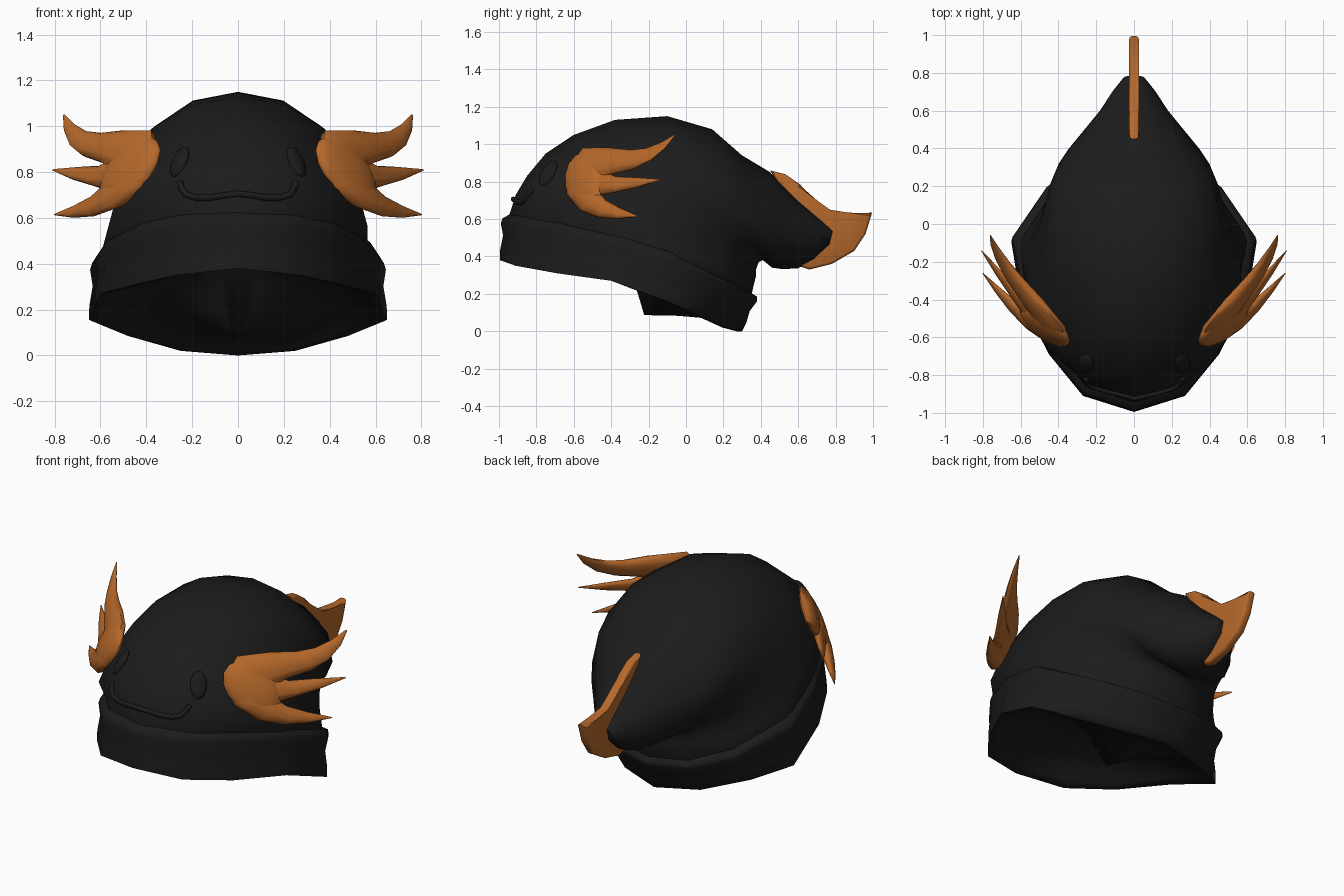
import bpy, bmesh, math
from mathutils import Vector
from mathutils.bvhtree import BVHTree

if "Cube" in bpy.data.objects:
    bpy.data.objects.remove(bpy.data.objects["Cube"])


def material(name, rgb):
    m = bpy.data.materials.new(name)
    m.diffuse_color = (*rgb, 1)
    m.use_nodes = True
    m.node_tree.nodes["Principled BSDF"].inputs["Base Color"].default_value = m.diffuse_color
    return m


BLACK = material("charcoal fabric", (0.0115, 0.0115, 0.0115))
ORANGE = material("orange felt", (0.47, 0.14, 0.024))


def finish(name, bm, mat, angle=50):
    bmesh.ops.recalc_face_normals(bm, faces=bm.faces)
    me = bpy.data.meshes.new(name)
    bm.to_mesh(me)
    bm.free()
    me.materials.append(mat)
    me.shade_smooth()
    me.set_sharp_from_angle(angle=math.radians(angle))
    ob = bpy.data.objects.new(name, me)
    bpy.context.collection.objects.link(ob)
    return ob


def loft(bm, rings, cap_start=False, cap_end=False):
    """Skin closed rings that have equal point counts."""
    vs = [[bm.verts.new(p) for p in r] for r in rings]
    n = len(vs[0])
    for a, b in zip(vs, vs[1:]):
        for i in range(n):
            j = (i + 1) % n
            bm.faces.new((a[i], a[j], b[j], b[i]))
    if cap_start:
        bm.faces.new(vs[0])
    if cap_end:
        bm.faces.new(vs[-1])


# Folded brim: half outlines from back to front, mirrored into 14-point rings
SEG = 14
low = [(0, .30, 0), (.25, .22, .02), (.48, .07, .085), (.65, -.09, .155),
       (.60, -.40, .27), (.45, -.69, .31), (.27, -.91, .35), (0, -.995, .38)]
high = [(0, .39, .18), (.25, .35, .205), (.46, .21, .27), (.645, -.07, .40),
        (.585, -.38, .49), (.445, -.68, .555), (.27, -.90, .59), (0, -.99, .60)]


def brim_ring(t, scale, dz=0):
    half = [Vector(a).lerp(Vector(b), t) for a, b in zip(low, high)]
    full = half + [Vector((-p.x, p.y, p.z)) for p in half[-2:0:-1]]
    ring = [Vector((p.x * scale, -.3 + (p.y + .3) * scale, p.z + dz)) for p in full]
    return [ring[(SEG // 2 - i) % SEG] for i in range(SEG)]


# The brim rolls under into a shallow inner lining
bm = bmesh.new()
loft(bm, [brim_ring(.48, .12), brim_ring(.46, .40), brim_ring(.38, .66), brim_ring(.22, .84),
          brim_ring(.06, .915), brim_ring(0, .95), brim_ring(0, 1), brim_ring(.25, 1),
          brim_ring(.6, .98), brim_ring(.9, 1), brim_ring(1, .985, .005),
          brim_ring(1, .93, .025)], cap_start=True)
finish("brim", bm, BLACK, 75)

# Drooping cap: sections fan around the rear crease (front y, z, back y, z, half width)
sections = [
    (-.91, .73, .375, .30, .58),
    (-.85, .83, .375, .33, .56), (-.75, .95, .385, .36, .535),
    (-.60, 1.05, .39, .37, .51), (-.38, 1.13, .40, .375, .485),
    (-.10, 1.15, .41, .38, .455), (.14, 1.08, .43, .365, .41),
    (.30, .94, .46, .34, .355), (.45, .85, .52, .332, .275),
    (.60, .70, .60, .337, .185), (.72, .60, .68, .38, .115),
    (.785, .54, .765, .46, .055)]
rings = [brim_ring(.7, .93), brim_ring(1, .94, .01)]
for fy, fz, by, bz, w in sections:
    c = Vector((0, (fy + by) / 2, (fz + bz) / 2))
    up = Vector((0, (fy - by) / 2, (fz - bz) / 2))
    rings.append([c + up * math.cos(a) + Vector((w * math.sin(a), 0, 0))
                  for a in (math.tau * i / SEG for i in range(SEG))])
bm = bmesh.new()
loft(bm, rings, cap_end=True)
bmesh.ops.recalc_face_normals(bm, faces=bm.faces)
tree = BVHTree.FromBMesh(bm)
finish("cap", bm, BLACK)

# Gills: three flattened tapering fingers and a rounded palm on a slanted plane
fingers = [
    [(-.60, .78, .03), (-.57, .83, .075), (-.51, .89, .10), (-.40, .91, .073),
     (-.29, .918, .054), (-.20, .945, .037), (-.12, .995, .02), (-.06, 1.05, .003)],
    [(-.60, .82, .04), (-.50, .80, .09), (-.38, .785, .043),
     (-.27, .795, .028), (-.14, .81, .003)],
    [(-.60, .83, .04), (-.58, .77, .07), (-.52, .70, .075), (-.45, .655, .052),
     (-.36, .63, .03), (-.26, .615, .003)]]


def gill_point(side, y, z, out):
    return Vector((side * (.37 + .84 * (y + .65) - .48 * (z - .83) + out), y, z))


def gill(side, name):
    bm = bmesh.new()
    for path in fingers:
        rows = []
        for k, (y, z, r) in enumerate(path):
            a, b = path[max(k - 1, 0)], path[min(k + 1, len(path) - 1)]
            d = Vector((b[0] - a[0], b[1] - a[1])).normalized()
            row = []
            for i in range(10):
                t = math.tau * i / 10
                q = r * math.cos(t)
                row.append(gill_point(side, y - d.y * q, z + d.x * q,
                                      min(r * .8, .055) * math.sin(t)))
            rows.append(row)
        loft(bm, rows, True, True)
    palm = bmesh.ops.create_uvsphere(bm, u_segments=14, v_segments=8, radius=1)["verts"]
    for v in palm:
        v.co = gill_point(side, -.54 + .11 * v.co.x, .81 + .15 * v.co.y, .065 * v.co.z)
    finish(name, bm, ORANGE, 60)


gill(1, "right_gill")
gill(-1, "left_gill")

# Tail fin: thin plate with softened rim
fin = [(.45, .86), (.53, .84), (.61, .785), (.69, .69), (.77, .65), (.87, .62),
       (.995, .635), (.96, .52), (.90, .43), (.78, .36), (.66, .33), (.60, .35),
       (.66, .42), (.70, .50), (.62, .62), (.52, .74)]
bm = bmesh.new()
loft(bm, [[(x, y, z) for y, z in fin] for x in (-.026, .026)], True, True)
rim = [e for e in bm.edges if abs(e.verts[0].co.x - e.verts[1].co.x) < 1e-4]
bmesh.ops.bevel(bm, geom=rim, offset=.014, segments=2, affect='EDGES', profile=.5)
finish("tail_fin", bm, ORANGE)


def on_cap(x, z):
    """Point and outward normal on the front of the cap."""
    p, n, _, _ = tree.ray_cast(Vector((x, -3, z)), Vector((0, 1, 0)))
    return p, (n if n.y < 0 else -n)


# Eyes: slightly tilted flat buttons
for side, name in ((1, "right_eye"), (-1, "left_eye")):
    p, n = on_cap(side * .255, .845)
    up = Vector((side * .2, 0, 1))
    up = (up - n * up.dot(n)).normalized()
    across = up.cross(n)
    bm = bmesh.new()
    bmesh.ops.create_uvsphere(bm, u_segments=16, v_segments=8, radius=1)
    for v in bm.verts:
        v.co = p + across * v.co.x * .047 + up * v.co.y * .078 + n * v.co.z * .022
    finish(name, bm, BLACK)

# Mouth: thin cord following the front of the cap
half_mouth = [(0, .705), (.06, .697), (.12, .687), (.18, .687), (.225, .70),
              (.245, .725), (.25, .755)]
mouth = [(-x, z) for x, z in half_mouth[:0:-1]] + half_mouth
path = [on_cap(x, z) for x, z in mouth]
rows = []
for k, (p, n) in enumerate(path):
    d = path[min(k + 1, len(path) - 1)][0] - path[max(k - 1, 0)][0]
    side_dir = d.cross(n).normalized()
    rows.append([p + n * .006 + (side_dir * math.cos(t) + n * math.sin(t)) * .014
                 for t in (math.tau * i / 8 for i in range(8))])
bm = bmesh.new()
loft(bm, rows, True, True)
finish("mouth", bm, BLACK)
